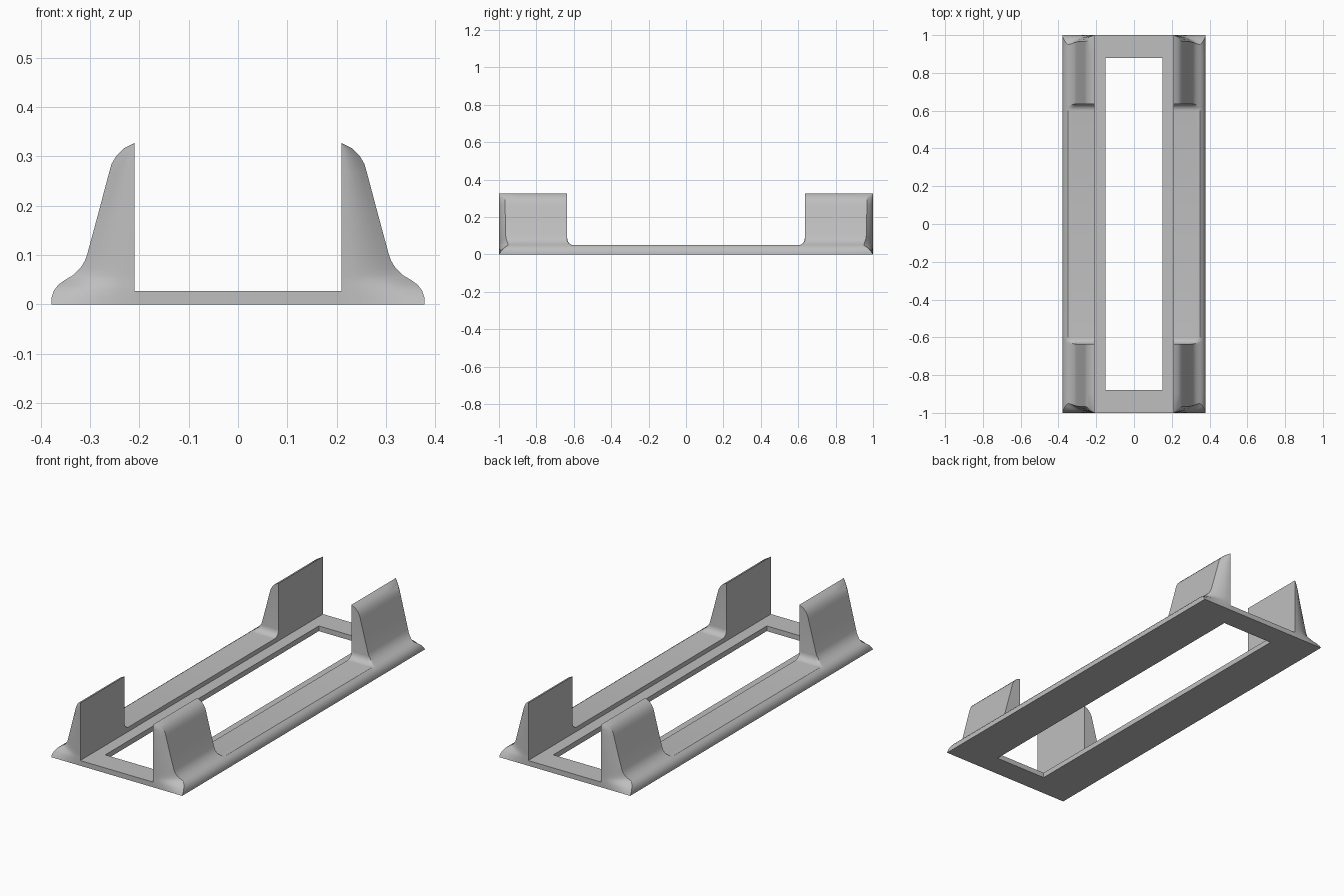
import bpy, bmesh, math

cube = bpy.data.objects.get("Cube")
if cube:
    bpy.data.objects.remove(cube, do_unlink=True)

grey = bpy.data.materials.new("plain grey")
grey.use_nodes = True
COLOUR = (0.52, 0.52, 0.52, 1)
grey.diffuse_color = COLOUR
grey.node_tree.nodes["Principled BSDF"].inputs["Base Color"].default_value = COLOUR

INNER = 0.21      # inner wall of the rails
PLATE = 0.027     # thickness of the base frame
RAIL = 0.05       # height of the low rail between posts
POST = 0.635      # where the posts begin
FILLET = 0.035

# Outer profile: x, z, and how far the rounded end falls back at that point
PROFILE = [(0.378, 0, 0), (0.378, 0.013, 0.008), (0.373, 0.028, 0.02),
           (0.364, 0.04, 0.035), (0.35, 0.05, 0.05), (0.333, 0.06, 0.047),
           (0.32, 0.073, 0.042), (0.311, 0.087, 0.038), (0.306, 0.1, 0.036),
           (0.283, 0.185, 0.034), (0.261, 0.268, 0.033), (0.256, 0.285, 0.033),
           (0.246, 0.302, 0.031), (0.232, 0.316, 0.022), (INNER, 0.327, 0.008)]


def finish(name, bm):
    bmesh.ops.remove_doubles(bm, verts=bm.verts, dist=0.00005)
    bmesh.ops.dissolve_degenerate(bm, edges=bm.edges, dist=0.00005)
    bmesh.ops.recalc_face_normals(bm, faces=bm.faces)
    mesh = bpy.data.meshes.new(name)
    bm.to_mesh(mesh)
    bm.free()
    mesh.materials.append(grey)
    ob = bpy.data.objects.new(name, mesh)
    bpy.context.collection.objects.link(ob)
    return ob


def section(bm, y, cap, rounded=False):
    """Closed loop across the rail, cut off at height cap."""
    outer = [bm.verts.new((x, y - (d if rounded else 0), min(z, cap))) for x, z, d in PROFILE]
    inner = [bm.verts.new((INNER, y, min(z, cap))) for x, z, d in PROFILE]
    return outer, inner


def grid(bm, rows):
    for a, b in zip(rows, rows[1:]):
        for i in range(len(a) - 1):
            bm.faces.new((a[i], a[i + 1], b[i + 1], b[i]))


# Quarter of the side rails: low rail, fillet, post and rounded end
bm = bmesh.new()
stations = [(0, RAIL)]
for k in range(7):
    a = math.radians(15 * k)
    stations.append((POST - FILLET + FILLET * math.sin(a), RAIL + FILLET * (1 - math.cos(a))))
stations += [(POST, 1), (0.9, 1)]
sections = [section(bm, y, cap) for y, cap in stations]
sections.append(section(bm, 1, 1, rounded=True))
loops = [[*o, *reversed(i), o[0]] for o, i in sections]
grid(bm, loops)

# Flat tops of the low rail and the fillet, in case the cap leaves them open
for (oa, ia), (ob_, ib) in zip(sections[:8], sections[1:8]):
    bm.faces.new((oa[-1], ia[-1], ib[-1], ob_[-1])) if not bm.edges.get((oa[-1], ia[-1])) else None

# Swept end surface, flush at the inner wall and curving back outwards
outer, inner = sections[-1]
rows = [inner]
for t in (0.2, 0.4, 0.6, 0.8):
    rows.append([bm.verts.new((INNER + (x - INNER) * t, 1 - d * t * t, z)) for x, z, d in PROFILE])
grid(bm, rows + [outer])

rails = finish("side_rails_with_posts", bm)
mirror = rails.modifiers.new("Mirror", 'MIRROR')
mirror.use_axis = (True, True, False)
mirror.merge_threshold = 0.0005
bpy.context.view_layer.objects.active = rails
rails.select_set(True)
bpy.ops.object.shade_smooth_by_angle(angle=math.radians(30))

# Flat base frame with a rectangular opening
bm = bmesh.new()
rings = []
for hx, hy in ((INNER, 1.0), (0.15, 0.88)):
    for z in (0, PLATE):
        rings.append([bm.verts.new((sx * hx, sy * hy, z))
                      for sx, sy in ((-1, -1), (1, -1), (1, 1), (-1, 1))])
out_low, out_high, in_low, in_high = rings
for a, b in ((out_low, out_high), (out_high, in_high), (in_high, in_low), (in_low, out_low)):
    for i in range(4):
        j = (i + 1) % 4
        bm.faces.new((a[i], a[j], b[j], b[i]))
finish("base_frame", bm)
